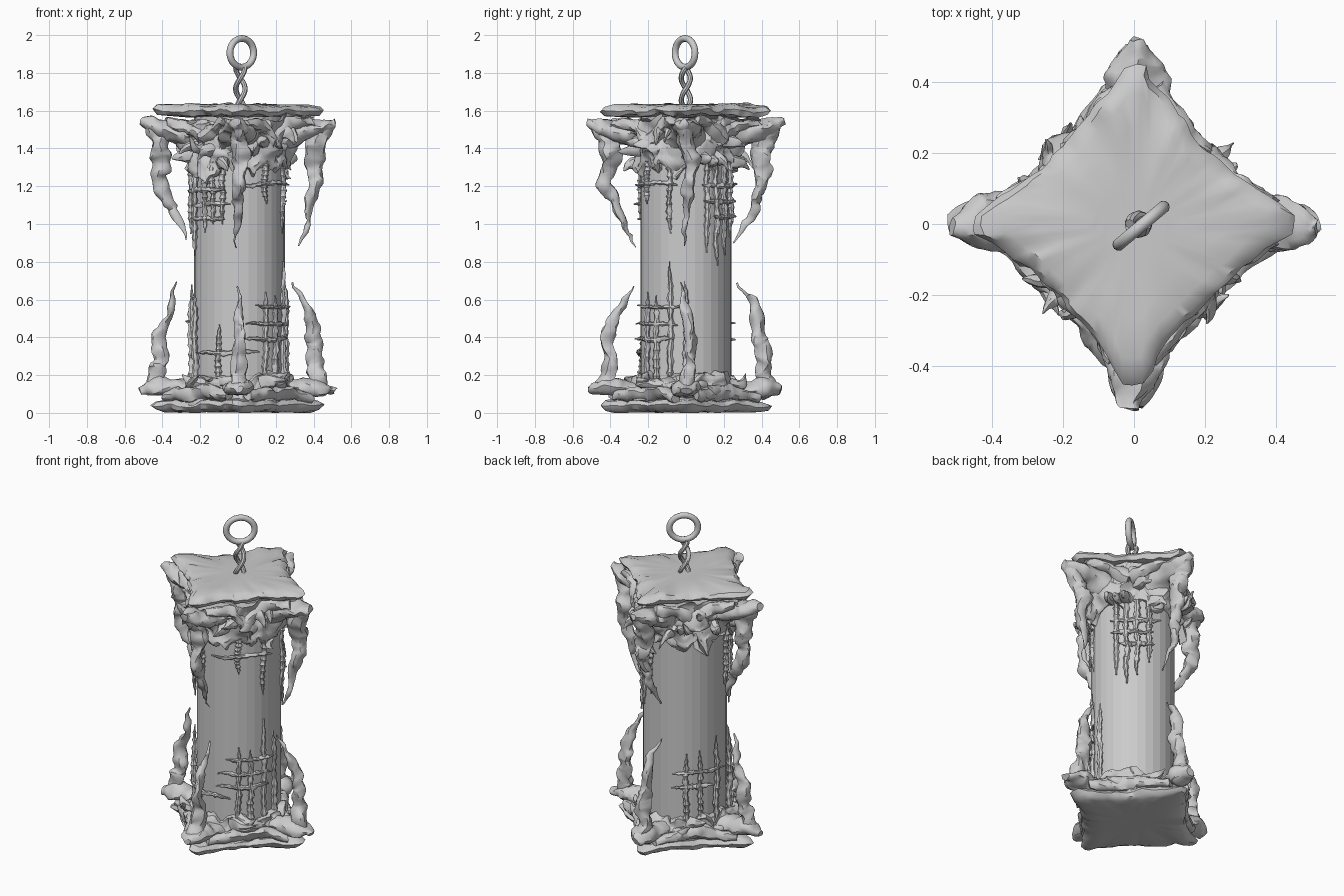
import bpy, bmesh, random
from math import sin, cos, pi, radians
from mathutils import Vector, noise

if "Cube" in bpy.data.objects:
    bpy.data.objects.remove(bpy.data.objects["Cube"])

random.seed(7)
Z = Vector((0, 0, 1))


def polar(deg, r, z):
    a = radians(deg)
    return Vector((r * cos(a), r * sin(a), z))


def rough(p, amp):
    """Wrinkled organic displacement."""
    q = p + (noise.noise_vector(p * 7) + noise.noise_vector(p * 17) * 0.7
             + noise.noise_vector(p * 36) * 0.25) * amp
    q.z = max(q.z, 0)
    return q


def loft(name, rings, smooth=True, closed=False):
    """Skin a list of equal-length vertex rings."""
    bm = bmesh.new()
    vs = [[bm.verts.new(p) for p in ring] for ring in rings]
    n = len(vs[0])
    pairs = list(zip(vs, vs[1:])) + ([(vs[-1], vs[0])] if closed else [])
    for a, b in pairs:
        for j in range(n):
            k = (j + 1) % n
            bm.faces.new((a[j], a[k], b[k], b[j]))
    if not closed:
        bm.faces.new(vs[0][::-1])
        bm.faces.new(vs[-1])
    bmesh.ops.recalc_face_normals(bm, faces=bm.faces)
    for f in bm.faces:
        f.smooth = smooth
    me = bpy.data.meshes.new(name)
    bm.to_mesh(me)
    bm.free()
    if smooth:
        me.set_sharp_from_angle(angle=radians(40))
    ob = bpy.data.objects.new(name, me)
    bpy.context.collection.objects.link(ob)
    return ob


def spline(pts, steps):
    """Catmull-Rom samples of equal-size vectors."""
    p = [pts[0] * 2 - pts[1]] + pts + [pts[-1] * 2 - pts[-2]]
    out = []
    for i in range(1, len(p) - 2):
        a, b, c, d = p[i - 1:i + 3]
        for s in range(steps):
            t = s / steps
            out.append(0.5 * (b * 2 + (c - a) * t + (a * 2 - b * 5 + c * 4 - d) * t * t
                              + (b * 3 - a - c * 3 + d) * t ** 3))
    return out + [pts[-1]]


def tube(name, pts, radii, ref, flat=1.0, amp=0.0, steps=6, sides=10, knots=0.0):
    """Tapered tube along points; flat widens it along ref, knots adds ridges."""
    path = spline(pts, steps)
    rad = [v.x for v in spline([Vector((r, 0, 0)) for r in radii], steps)]
    rings = []
    for i, c in enumerate(path):
        t = (path[min(i + 1, len(path) - 1)] - path[max(i - 1, 0)]).normalized()
        u = (ref - t * ref.dot(t)).normalized()
        v = t.cross(u)
        r = max(rad[i], 0.003) * (1 + knots * (i % 3 == 0))
        rings.append([rough(c + u * (r * flat * cos(2 * pi * j / sides))
                            + v * (r * sin(2 * pi * j / sides)), amp) for j in range(sides)])
    return loft(name, rings)


def diamond(a, R=0.505, p=0.8):
    """Concave diamond with softened corners."""
    f = lambda b: R * (abs(cos(b)) ** p + abs(sin(b)) ** p) ** (-1 / p)
    return (f(a - 0.05) + f(a + 0.05)) / 2


def plate(name, profile):
    rings = []
    for s, z in profile:
        ring = []
        for j in range(96):
            a = 2 * pi * j / 96
            r = diamond(a) * s
            ring.append(rough(Vector((r * cos(a), r * sin(a), z)), 0.017 if s > 0.7 else 0.004))
        rings.append(ring)
    return loft(name, rings)


def collar(name, z_plate, z_edge, wave, amp):
    """Fleshy skirt: diamond against the plate, round and ragged at the body."""
    rings = []
    for i in range(21):
        s = i / 20
        ring = []
        for j in range(112):
            a = 2 * pi * j / 112
            d = Vector((cos(a), sin(a), 0))
            ze = z_edge + wave * noise.noise(d * 4 + Z * z_edge)
            outer = max(diamond(a) * 0.84, 0.285)
            r = 0.272 + (outer - 0.272) * (1 - s) ** 1.4
            if i == 20:
                r = 0.235
            ring.append(rough(d * r + Z * (z_plate + (ze - z_plate) * s), amp))
        rings.append(ring)
    return loft(name, rings)


# Body
loft("lantern_body", [[polar(j * 11.25, 0.24, z) + Vector((0.008, 0, 0)) for j in range(32)]
                      for z in (0.06, 1.57)], smooth=False)

# Cap and base plates
plate("top_plate", [(0.3, 1.634), (0.6, 1.634), (0.82, 1.63), (0.94, 1.62),
                    (0.99, 1.6), (0.94, 1.578), (0.6, 1.565)])
plate("base_plate", [(0.3, 0.005), (0.6, 0.004), (0.85, 0.008), (0.95, 0.02),
                     (1.0, 0.042), (0.94, 0.062), (0.6, 0.085)])

# Ragged collars
collar("upper_collar", 1.56, 1.28, 0.12, 0.04)
collar("lower_collar", 0.06, 0.2, 0.06, 0.035)

# Rounded boss on the back left of the upper collar
bpy.ops.mesh.primitive_uv_sphere_add(segments=24, ring_count=14, radius=0.1,
                                     location=polar(135, 0.24, 1.41))
boss = bpy.context.object
boss.name = "collar_boss"
for v in boss.data.vertices:
    v.co = rough(v.co, 0.03)
bpy.ops.object.shade_smooth()

# Corner claws: angle, sideways drift, upper tip (r, z), lower tip (r, z)
for ang, drift, ut, lt in ((0, 3, (0.33, 0.88), (0.29, 0.69)), (90, -2, (0.27, 0.9), (0.29, 0.69)),
                           (180, -3, (0.27, 0.93), (0.31, 0.68)), (270, 2, (0.27, 0.88), (0.28, 0.68))):
    side = polar(ang + 90, 1, 0)
    P = lambda r, z, d=0: polar(ang + d, r, z)
    tube("upper_claw_head", [P(0.2, 1.45), P(0.34, 1.485), P(0.44, 1.515), P(0.515, 1.54)],
         [0.08, 0.055, 0.045, 0.018], side, 1.6, 0.025, 6, 16)
    tube("upper_claw", [P(0.45, 1.53), P(0.415, 1.43), P(0.4, 1.33, drift), P(0.415, 1.22, drift),
                        P((0.42 + ut[0]) / 2 + 0.015, 1.09, drift / 2), P(ut[0], ut[1], -drift)],
         [0.055, 0.056, 0.046, 0.036, 0.026, 0.003], side, 0.85, 0.028, 8, 12)
    tube("lower_claw_head", [P(0.22, 0.11), P(0.34, 0.13), P(0.43, 0.135), P(0.515, 0.115)],
         [0.06, 0.045, 0.05, 0.02], side, 1.5, 0.022, 6, 16)
    tube("lower_claw", [P(0.445, 0.1), P(0.43, 0.18), P(0.41, 0.29, drift), P(0.41, 0.38, drift),
                        P(0.37, 0.53, drift / 2), P(lt[0], lt[1], -drift)],
         [0.06, 0.045, 0.042, 0.038, 0.025, 0.003], side, 0.85, 0.028, 8, 12)

# Small hooked horns and folds over the collars
for q in range(4):
    for k in range(5):
        a = q * 90 + 20 + k * 12.5 + random.uniform(-4, 4)
        z = random.uniform(1.33, 1.5)
        turn = random.uniform(-14, 14)
        tube("upper_horn", [polar(a, 0.25, z), polar(a + turn / 2, 0.31, z - 0.01),
                            polar(a + turn, random.uniform(0.33, 0.365), z + random.uniform(-0.08, 0.06))],
             [0.035, 0.022, 0.003], Z, 1.2, 0.015, 5, 8)
    for k in range(3):
        a = q * 90 + 25 + k * 20 + random.uniform(-5, 5)
        z = random.uniform(0.1, 0.18)
        turn = random.choice((-1, 1)) * random.uniform(10, 28)
        tube("lower_horn", [polar(a, 0.25, z), polar(a + turn / 2, 0.3, z + 0.015),
                            polar(a + turn, 0.325, z + random.uniform(0.0, 0.07))],
             [0.04, 0.024, 0.003], Z, 1.1, 0.015, 5, 8)
    # folds reaching from the collar towards each corner
    for s in (-1, 1):
        tube("upper_fold", [polar(q * 90 + s * 45, 0.265, 1.45), polar(q * 90 + s * 24, 0.29, 1.52),
                            polar(q * 90 + s * 7, 0.38, 1.54)], [0.04, 0.034, 0.025], Z, 1, 0.025)
        tube("lower_fold", [polar(q * 90 + s * 45, 0.265, 0.11), polar(q * 90 + s * 24, 0.3, 0.1),
                            polar(q * 90 + s * 7, 0.39, 0.09)], [0.045, 0.036, 0.025], Z, 1, 0.02)


# Thorny lattice on the body
def rod(ang, z0, z1):
    n = 6
    pts = [polar(ang, 0.252, z0 + (z1 - z0) * i / n) for i in range(n + 1)]
    tube("lattice_rod", pts, [0.014, 0.014, 0.014, 0.013, 0.013, 0.011, 0.002],
         polar(ang + 90, 1, 0), 1, 0.009, 5, 7, 0.45)


def bar(a0, a1, z):
    n = 5
    pts = [polar(a0 + (a1 - a0) * i / n, 0.27 if i in (0, n) else 0.256, z) for i in range(n + 1)]
    tube("lattice_bar", pts, [0.003, 0.01, 0.011, 0.011, 0.01, 0.003], Z, 1, 0.012, 5, 7, 0.4)


for ang, tip in ((26, 0.85), (40, 0.78), (54, 0.84), (70, 0.93), (190, 0.95), (205, 0.83),
                 (225, 0.95), (238, 1.0), (251, 1.0), (306, 1.1), (340, 0.95)):
    rod(ang, 1.33, tip)
for ang, tip in ((125, 0.6), (144, 0.62), (169, 0.68), (205, 0.65), (246, 0.47), (306, 0.64),
                 (322, 0.62), (341, 0.8), (0, 0.7)):
    rod(ang, 0.15, tip)
for a0, a1, z in ((20, 85, 1.2), (20, 75, 1.12), (30, 75, 1.04), (185, 255, 1.18), (205, 262, 1.1),
                  (205, 256, 1.03), (270, 350, 1.21), (290, 355, 0.56), (280, 350, 0.47),
                  (278, 345, 0.39), (215, 295, 0.32), (108, 180, 0.48), (108, 160, 0.39)):
    bar(a0, a1, z)

# Twisted stem and hanging ring
for k in (0, pi):
    pts = [Vector((0.012 + 0.024 * cos(k + i * pi / 6), 0.024 * sin(k + i * pi / 6), 1.6 + i * 0.019))
           for i in range(13)]
    tube("twisted_stem", pts, [0.014] * 13, Vector((1, 0, 0)), 1, 0.003, 3, 8)

across = polar(40, 1, 0)
normal = polar(130, 1, 0)
rings = []
for i in range(36):
    a = 2 * pi * i / 36
    d = across * cos(a) + Z * sin(a)
    c = Vector((0.02, -0.005, 1.906)) + across * (0.082 * cos(a)) + Z * (0.076 * sin(a))
    rings.append([c + d * (0.018 * cos(2 * pi * j / 10)) + normal * (0.018 * sin(2 * pi * j / 10))
                  for j in range(10)])
loft("hanging_ring", rings, closed=True)
